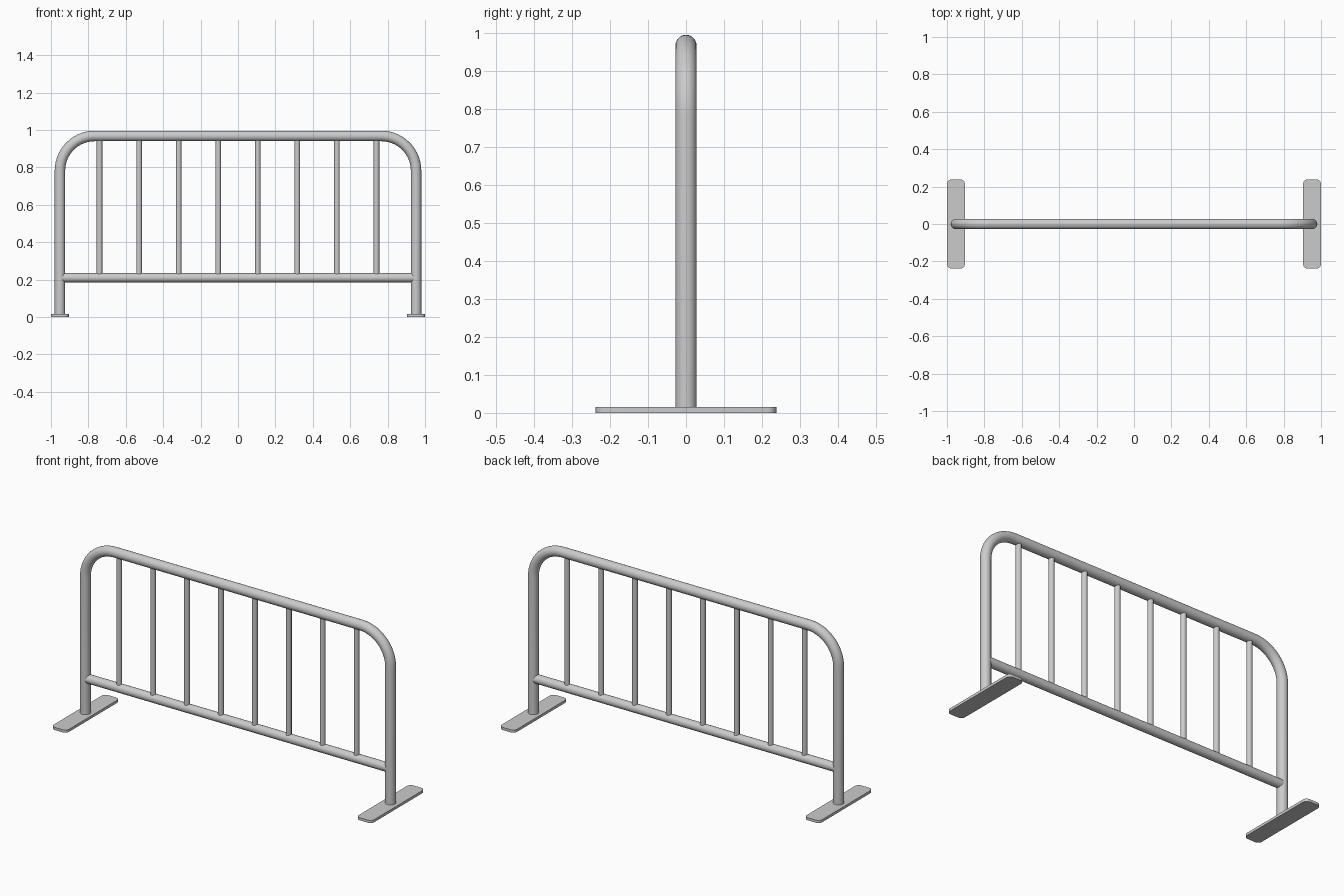
import bpy, bmesh
from math import sin, cos, pi, radians

if "Cube" in bpy.data.objects:
    bpy.data.objects.remove(bpy.data.objects["Cube"])

POST_X, TOP_Z, BEND = 0.952, 0.968, 0.185
TUBE_R, RAIL_R, BAR_R = 0.028, 0.025, 0.015
RAIL_Z, FOOT_H = 0.21, 0.015


def tube(name, points, radius, res=6):
    """Sweep a round section along a path and turn it into a smooth mesh."""
    cu = bpy.data.curves.new(name, 'CURVE')
    cu.dimensions = '3D'
    cu.bevel_depth = radius
    cu.bevel_resolution = res
    cu.use_fill_caps = True
    sp = cu.splines.new('POLY')
    sp.points.add(len(points) - 1)
    for p, co in zip(sp.points, points):
        p.co = (*co, 1)
    ob = bpy.data.objects.new(name, cu)
    bpy.context.collection.objects.link(ob)
    bpy.ops.object.select_all(action='DESELECT')
    ob.select_set(True)
    bpy.context.view_layer.objects.active = ob
    bpy.ops.object.convert(target='MESH')
    bpy.ops.object.shade_smooth_by_angle(angle=radians(40))
    return bpy.context.object


def foot(name, x):
    """Flat plate with rounded vertical corners."""
    bm = bmesh.new()
    bmesh.ops.create_cube(bm, size=1)
    bmesh.ops.scale(bm, vec=(0.096, 0.476, FOOT_H), verts=bm.verts)
    upright = [e for e in bm.edges
               if abs(e.verts[0].co.z - e.verts[1].co.z) > FOOT_H / 2]
    bmesh.ops.bevel(bm, geom=upright, offset=0.024, segments=5,
                    profile=0.5, affect='EDGES')
    me = bpy.data.meshes.new(name)
    bm.to_mesh(me)
    bm.free()
    ob = bpy.data.objects.new(name, me)
    ob.location = (x, 0, FOOT_H / 2)
    bpy.context.collection.objects.link(ob)
    bpy.ops.object.select_all(action='DESELECT')
    ob.select_set(True)
    bpy.context.view_layer.objects.active = ob
    bpy.ops.object.shade_smooth_by_angle(angle=radians(30))


# Outer frame: one bent tube, right half of the path mirrored to the left
STEPS = 14
right = [(POST_X, 0, FOOT_H - 0.003)]
for i in range(STEPS + 1):
    a = i / STEPS * pi / 2
    right.append((POST_X - BEND + BEND * cos(a), 0, TOP_Z - BEND + BEND * sin(a)))
left = [(-x, y, z) for x, y, z in reversed(right)]
tube("outer_frame", right + left, TUBE_R, 8)

# Lower rail between the posts
tube("lower_rail", [(-POST_X, 0, RAIL_Z), (POST_X, 0, RAIL_Z)], RAIL_R, 8)

# Eight evenly spaced upright bars
for i in range(8):
    x = (i - 3.5) * 0.2115
    tube(f"upright_bar_{i + 1}", [(x, 0, RAIL_Z), (x, 0, TOP_Z)], BAR_R)

# Foot plates
for side, sx in (("left", -1), ("right", 1)):
    foot(f"foot_plate_{side}", sx * POST_X)
